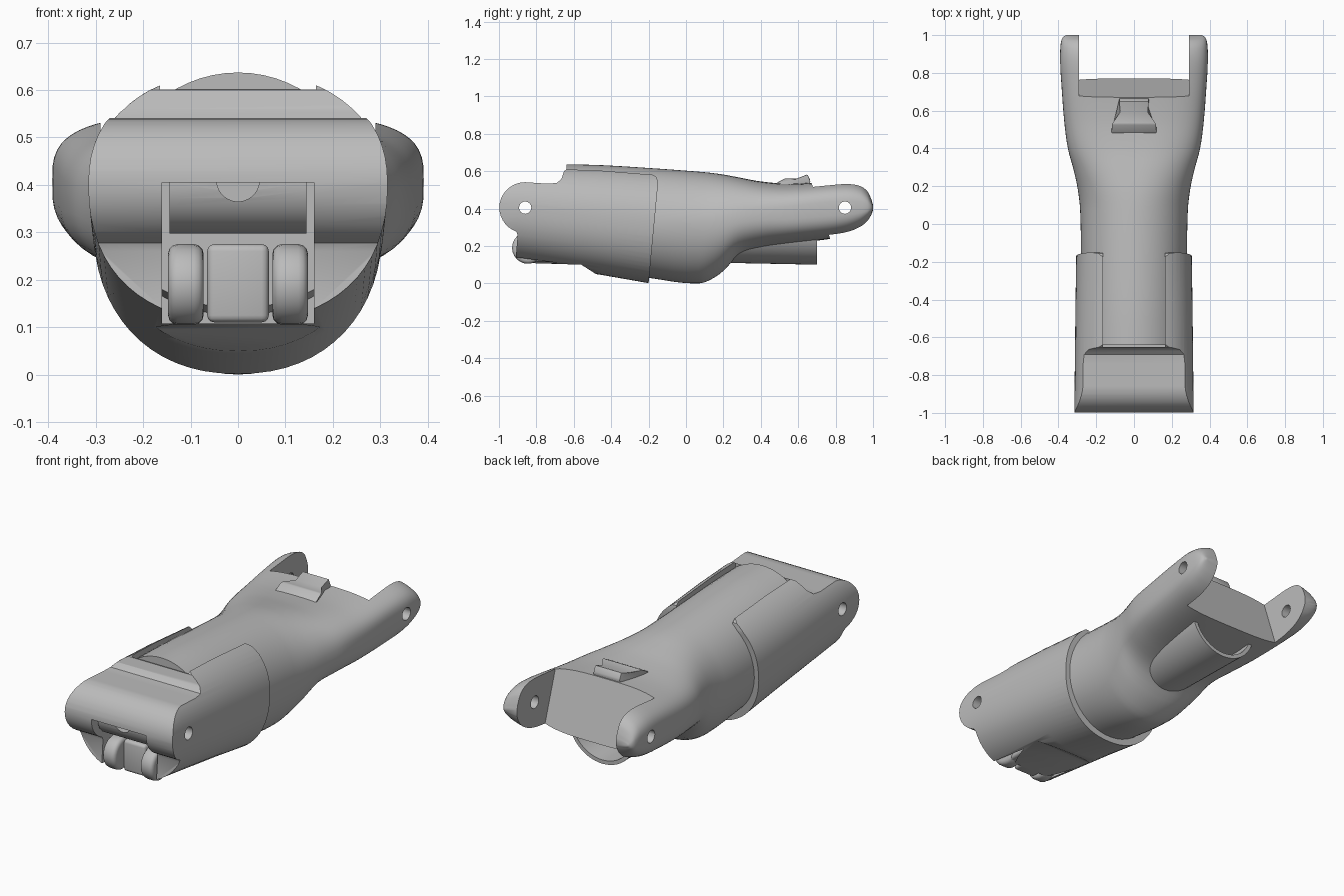
import bpy, bmesh, math
from mathutils import Matrix

old = bpy.data.objects.get("Cube")
if old:
    bpy.data.objects.remove(old, do_unlink=True)

grey = bpy.data.materials.new("plain_grey")
grey.use_nodes = True
colour = (0.5, 0.5, 0.5, 1)
grey.diffuse_color = colour
grey.node_tree.nodes["Principled BSDF"].inputs["Base Color"].default_value = colour


def finish(name, bm):
    bmesh.ops.recalc_face_normals(bm, faces=bm.faces)
    mesh = bpy.data.meshes.new(name)
    bm.to_mesh(mesh)
    bm.free()
    obj = bpy.data.objects.new(name, mesh)
    bpy.context.collection.objects.link(obj)
    mesh.materials.append(grey)
    return obj


def spline(rows, steps):
    """Smoothly fill in between the given section rows."""
    out = []
    for i in range(len(rows) - 1):
        a, b = rows[max(i - 1, 0)], rows[i]
        c, d = rows[i + 1], rows[min(i + 2, len(rows) - 1)]
        for k in range(steps):
            t = k / steps
            h = t * t * (3 - 2 * t)
            m0, m1 = t * (1 - t) ** 2, t * t * (t - 1)
            row = []
            for j in range(len(b)):
                sb = (c[j] - a[j]) / (c[0] - a[0])
                sc = (d[j] - b[j]) / (d[0] - b[0])
                row.append(b[j] + (c[j] - b[j]) * h + (c[0] - b[0]) * (m0 * sb + m1 * sc))
            out.append(row)
    return out + [list(rows[-1])]


def loft(name, rows, sides=64):
    """Sections: y, half width, bottom, widest height, top, squareness."""
    bm = bmesh.new()
    rings = []
    for y, w, lo, mid, hi, n in rows:
        ring = []
        for i in range(sides):
            a = 2 * math.pi * i / sides
            c, s = math.cos(a), math.sin(a)
            x = math.copysign(abs(c) ** (2 / n), c) * w
            z = mid + math.copysign(abs(s) ** (2 / n), s) * ((hi - mid) if s > 0 else (mid - lo))
            ring.append(bm.verts.new((x, y, z)))
        rings.append(ring)
    for r, q in zip(rings, rings[1:]):
        for i in range(sides):
            j = (i + 1) % sides
            bm.faces.new((r[i], r[j], q[j], q[i]))
    bm.faces.new(rings[0])
    bm.faces.new(rings[-1])
    return finish(name, bm)


def side_prism(name, outline, x0, x1):
    """Extrude a (y, z) outline along x."""
    bm = bmesh.new()
    face = bm.faces.new([bm.verts.new((x0, y, z)) for y, z in outline])
    geo = bmesh.ops.extrude_face_region(bm, geom=[face])["geom"]
    bmesh.ops.translate(bm, vec=(x1 - x0, 0, 0),
                        verts=[v for v in geo if isinstance(v, bmesh.types.BMVert)])
    return finish(name, bm)


def box(name, x0, x1, y0, y1, z0, z1, bevel=0):
    obj = side_prism(name, [(y0, z0), (y1, z0), (y1, z1), (y0, z1)], x0, x1)
    return soften(obj, bevel) if bevel else obj


def rod(name, r, length, centre, axis="Y", sides=40):
    bm = bmesh.new()
    bmesh.ops.create_cone(bm, cap_ends=True, segments=sides, radius1=r, radius2=r, depth=length)
    turn = Matrix.Rotation(math.pi / 2, 4, axis)
    bmesh.ops.transform(bm, matrix=Matrix.Translation(centre) @ turn, verts=bm.verts)
    return finish(name, bm)


def apply(obj, mod):
    bpy.context.view_layer.objects.active = obj
    bpy.ops.object.modifier_apply(modifier=mod.name)
    return obj


def soften(obj, width, segments=3):
    mod = obj.modifiers.new("soft_edges", "BEVEL")
    mod.width, mod.segments = width, segments
    return apply(obj, mod)


def cut(obj, cutter, mode="DIFFERENCE"):
    mod = obj.modifiers.new("cut", "BOOLEAN")
    mod.operation, mod.solver, mod.object = mode, "EXACT", cutter
    apply(obj, mod)
    bpy.data.objects.remove(cutter, do_unlink=True)


# Inner limb, flaring to the rear fork
body_rows = [
    (-.64, .275, .14, .35, .637, 2), (-.45, .28, .07, .33, .632, 2),
    (-.2, .28, .03, .32, .617, 2), (.07, .285, 0, .32, .597, 2),
    (.18, .297, .05, .33, .585, 2.1), (.28, .318, .145, .35, .567, 2.3),
    (.4, .35, .185, .37, .545, 2.6), (.55, .37, .21, .38, .533, 3),
    (.75, .385, .235, .4, .543, 3.3), (.86, .392, .255, .405, .55, 3.3),
    (.93, .39, .285, .405, .54, 3.2), (.97, .385, .32, .405, .51, 3),
    (.99, .375, .355, .405, .465, 2.8), (1, .36, .385, .405, .425, 2.6)]
body = loft("limb_body", spline(body_rows, 4))
cut(body, side_prism("fork_gap", [(.65, .6), (.79, .18), (.8, 0), (1.2, 0), (1.2, .8), (.65, .8)], -.29, .29))
cut(body, rod("rear_pin_hole", .033, 2, (0, .85, .405), sides=16))

# Outer sleeve with the front knuckle
sleeve = loft("front_sleeve", [
    (-1.05, .316, .12, .4, .645, 2.3), (-.9, .315, .11, .4, .645, 2.3),
    (-.45, .31, .045, .35, .636, 2.25), (-.1, .305, -.016, .32, .612, 2.2)])
knuckle = [(-.86 + .138 * math.cos(a), .405 + .136 * math.sin(a))
           for a in [math.radians(90 + 10 * i) for i in range(17)]]
outline = knuckle + [
    (-.9, .26), (-.91, .14), (-.88, .11), (-.56, .1), (-.45, .03), (-.44, -.05), (-.2, -.05),
    (-.2, 0), (-.15, .53), (-.155, .565), (-.18, .585), (-.23, .6), (-.24, .7), (-.62, .7),
    (-.63, .615), (-.652, .6), (-.665, .56), (-.69, .537), (-.74, .533)]
cut(sleeve, side_prism("sleeve_outline", outline, -.5, .5), "INTERSECT")
cut(sleeve, box("top_slot", -.165, .165, -.65, 0, .5, .8))
cut(sleeve, box("front_channel", -.16, .16, -1.2, -.6, .108, .405))
cut(sleeve, rod("front_pin_hole", .033, 2, (0, -.86, .405), sides=16))

# Knuckle barrel set into the channel
barrel = rod("knuckle_barrel", .108, .29, (0, -.86, .405))
cut(barrel, rod("barrel_hole", .033, 1, (0, -.86, .405), sides=16))
cut(barrel, rod("barrel_notch", .045, .1, (0, -.95, .41), "X"))

# Small joint hooks in the channel
lugs = []
for side, label in ((1, "left"), (-1, "right")):
    lug = rod(label + "_lug", .085, .075, (side * .11, -.845, .19), sides=24)
    lugs.append(soften(lug, .02))
    lugs.append(box(label + "_lug_arm", side * .11 - .03, side * .11 + .03, -.84, -.62, .115, .25, .015))
tongue = box("centre_tongue", -.065, .065, -.87, -.62, .11, .275, .015)

# Half-hidden tube under the fork
tube = rod("lower_tube", .2, .62, (0, .39, .3), "X", 56)
cut(tube, rod("tube_bore", .18, .5, (0, .55, .3), "X", 56))
cut(tube, box("tube_trim", -.4, .4, 0, 1, .26, .7))
for v in tube.data.vertices:
    v.co.z += .02 * (.7 - v.co.y)

# Raised catch on top
catch = side_prism("top_catch", [(.48, .5), (.48, .535), (.53, .562), (.59, .56), (.65, .583), (.665, .55), (.66, .5)], -.12, .12)
for v in catch.data.vertices:
    if v.co.y > .55:
        v.co.x *= .65
soften(catch, .006, 2)

for obj in [body, sleeve, barrel, tongue, tube, catch] + lugs:
    bpy.ops.object.select_all(action="DESELECT")
    obj.select_set(True)
    bpy.context.view_layer.objects.active = obj
    bpy.ops.object.shade_smooth_by_angle(angle=math.radians(32))
